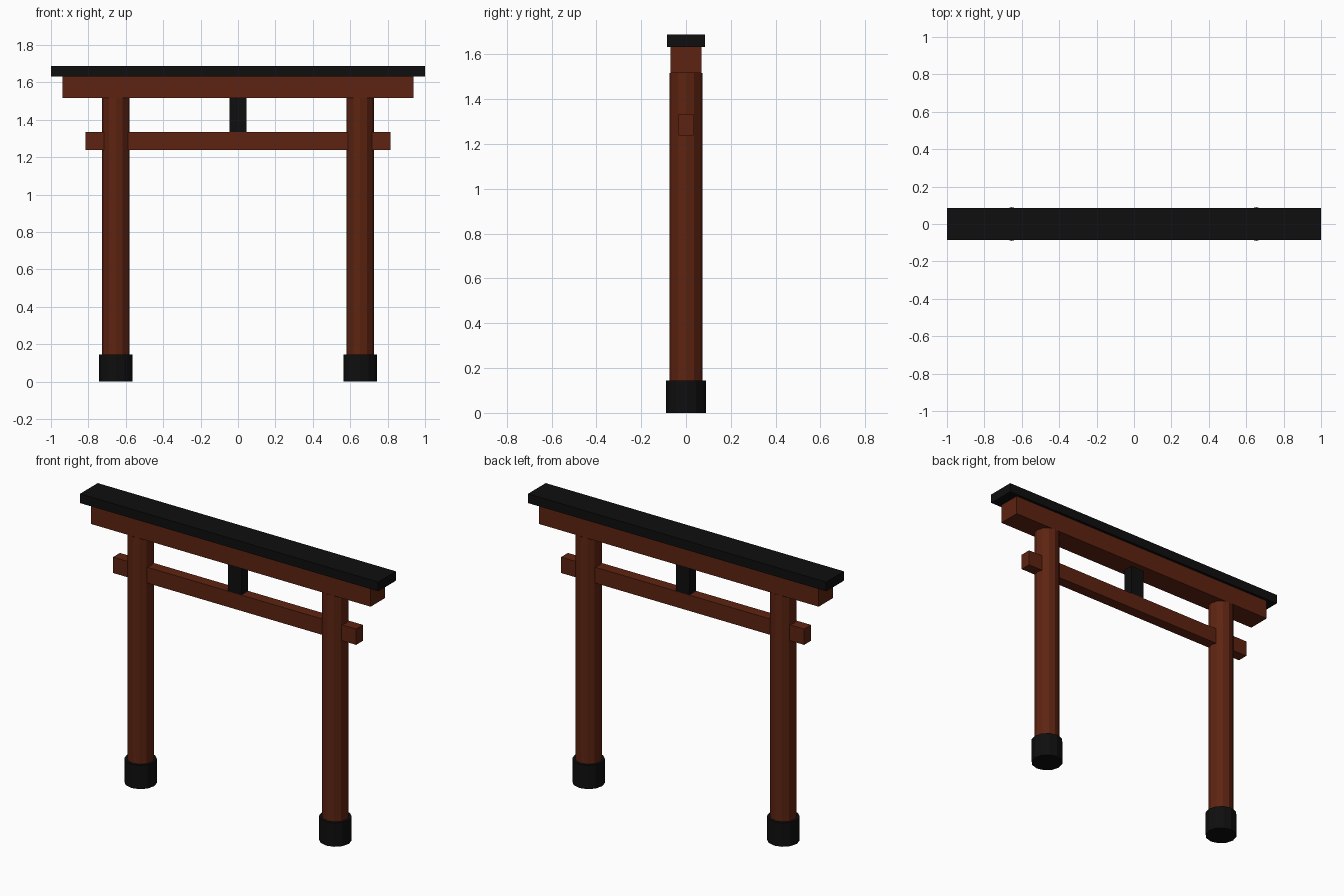
import bpy, bmesh
from mathutils import Matrix

if "Cube" in bpy.data.objects:
    bpy.data.objects.remove(bpy.data.objects["Cube"])


def material(name, rgb):
    m = bpy.data.materials.new(name)
    m.diffuse_color = (*rgb, 1.0)
    m.use_nodes = True
    m.node_tree.nodes["Principled BSDF"].inputs["Base Color"].default_value = m.diffuse_color
    return m


RUST = material("rust red wood", (0.11, 0.017, 0.0055))
BLACK = material("black", (0.0045, 0.0045, 0.0045))


def finish(name, bm, mat):
    mesh = bpy.data.meshes.new(name)
    bm.to_mesh(mesh)
    bm.free()
    mesh.materials.append(mat)
    obj = bpy.data.objects.new(name, mesh)
    bpy.context.collection.objects.link(obj)


def box(name, half_x, half_y, z0, z1, mat):
    bm = bmesh.new()
    bmesh.ops.create_cube(bm, size=1)
    bmesh.ops.scale(bm, vec=(2 * half_x, 2 * half_y, z1 - z0), verts=bm.verts)
    bmesh.ops.translate(bm, vec=(0, 0, (z0 + z1) / 2), verts=bm.verts)
    finish(name, bm, mat)


def post(name, x, radius, z0, z1, mat):
    bm = bmesh.new()
    bmesh.ops.create_cone(bm, cap_ends=True, segments=12,
                          radius1=radius, radius2=radius, depth=z1 - z0,
                          matrix=Matrix.Translation((x, 0, (z0 + z1) / 2)))
    finish(name, bm, mat)


# Pillars with black feet
for side, x in (("left", -0.653), ("right", 0.653)):
    post(side + "_pillar", x, 0.0735, 0.13, 1.516, RUST)
    post(side + "_foot", x, 0.09, 0.0, 0.144, BLACK)

# Lower tie beam running through the pillars, and its centre strut
box("tie_beam", 0.815, 0.033, 1.238, 1.334, RUST)
box("centre_strut", 0.045, 0.03, 1.334, 1.516, BLACK)

# Upper beam and black cap
box("top_beam", 0.938, 0.069, 1.516, 1.632, RUST)
box("roof_cap", 1.0, 0.085, 1.632, 1.688, BLACK)
